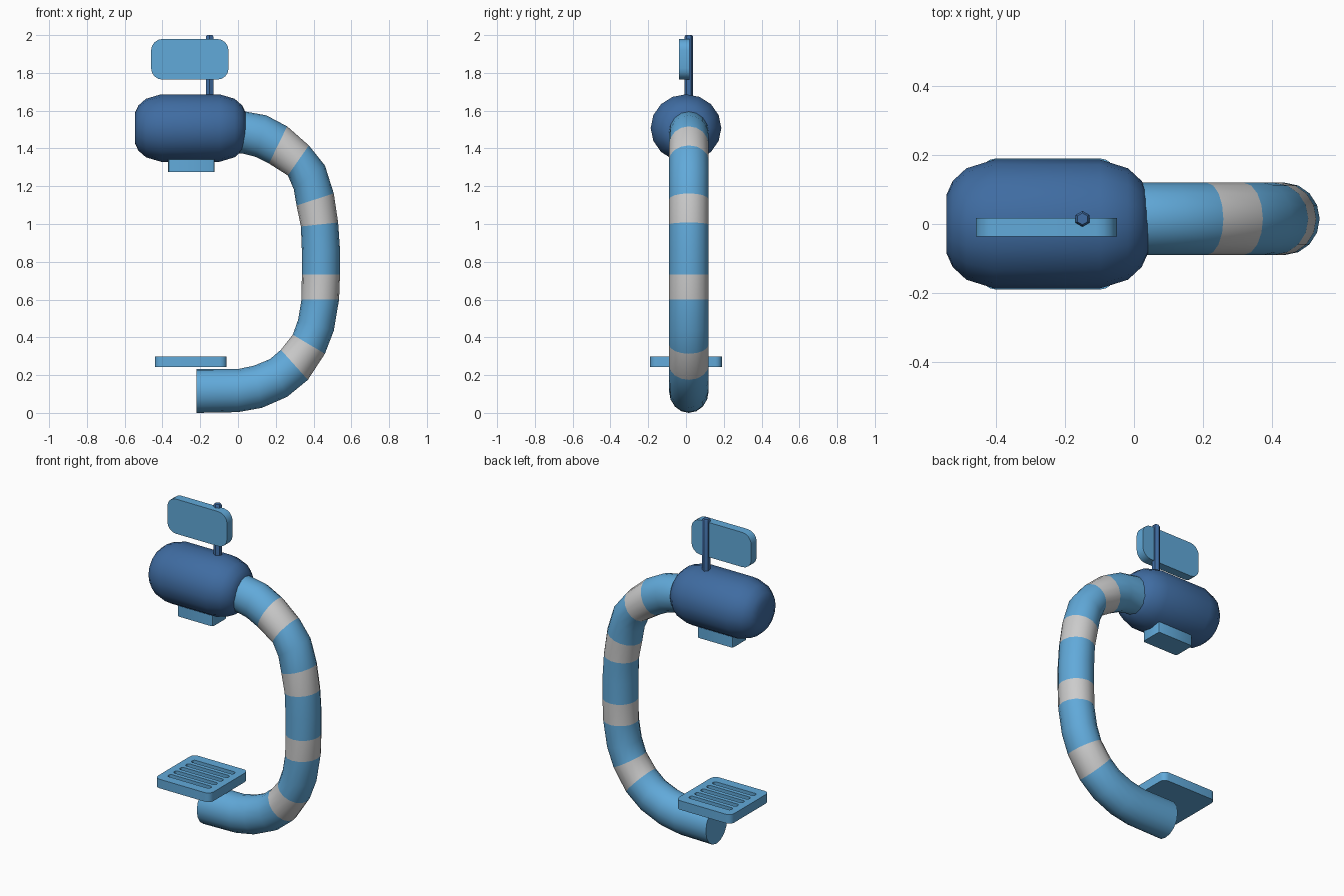
import bpy, bmesh, math
from mathutils import Vector

if "Cube" in bpy.data.objects:
    bpy.data.objects.remove(bpy.data.objects["Cube"])


def material(name, rgb):
    m = bpy.data.materials.new(name)
    m.diffuse_color = (*rgb, 1)
    m.use_nodes = True
    m.node_tree.nodes["Principled BSDF"].inputs["Base Color"].default_value = m.diffuse_color
    return m


LIGHT = material("light_blue", (0.12, 0.40, 0.70))
DARK = material("dark_blue", (0.05, 0.15, 0.36))
WHITE = material("white", (0.85, 0.85, 0.83))


def finish(ob, mats, angle=40):
    ob.data.materials.clear()
    for m in mats:
        ob.data.materials.append(m)
    bpy.ops.object.select_all(action='DESELECT')
    ob.select_set(True)
    bpy.context.view_layer.objects.active = ob
    bpy.ops.object.shade_smooth_by_angle(angle=math.radians(angle))
    return ob


def skin(name, rings, mats, bands=(), angle=40):
    """Capped skin over rings of points; listed bands take the second material."""
    bm = bmesh.new()
    vr = [[bm.verts.new(p) for p in r] for r in rings]
    n = len(vr[0])
    for i, (a, b) in enumerate(zip(vr, vr[1:])):
        for j in range(n):
            k = (j + 1) % n
            f = bm.faces.new((a[j], a[k], b[k], b[j]))
            f.material_index = 1 if i in bands else 0
    bm.faces.new(vr[0])
    bm.faces.new(vr[-1])
    bmesh.ops.recalc_face_normals(bm, faces=bm.faces)
    me = bpy.data.meshes.new(name)
    ob = bpy.data.objects.new(name, me)
    bpy.context.collection.objects.link(ob)
    for m in mats:
        me.materials.append(m)
    bm.to_mesh(me)
    bm.free()
    bpy.ops.object.select_all(action='DESELECT')
    ob.select_set(True)
    bpy.context.view_layer.objects.active = ob
    bpy.ops.object.shade_smooth_by_angle(angle=math.radians(angle))
    return ob


def rounded(cx, cy, w, h, r, seg=4):
    """Outline of a rounded rectangle."""
    pts = []
    for q, (sx, sy) in enumerate(((1, 1), (-1, 1), (-1, -1), (1, -1))):
        for s in range(seg + 1):
            a = math.pi / 2 * (q + s / seg)
            pts.append((cx + sx * (w / 2 - r) + r * math.cos(a),
                        cy + sy * (h / 2 - r) + r * math.sin(a)))
    return pts


# Curved striped pipe: (outer x, z, inner x, z) per ring
pipe = [(-.22, 0, -.22, .232), (0, .004, 0, .232), (.127, .027, .085, .25),
        (.26, .085, .17, .285), (.37, .175, .227, .334), (.46, .313, .29, .414),
        (.507, .435, .318, .492), (.535, .6, .336, .6), (.54, .732, .338, .732),
        (.54, .865, .338, .86), (.53, 1.008, .333, .987), (.507, 1.162, .31, 1.098),
        (.46, 1.31, .295, 1.185), (.375, 1.416, .264, 1.257), (.26, 1.517, .164, 1.32),
        (.15, 1.575, .095, 1.355), (.04, 1.595, .03, 1.372), (-.08, 1.6, -.08, 1.375)]
rings = []
for ox, oz, ix, iz in pipe:
    o, i = Vector((ox, .015, oz)), Vector((ix, .015, iz))
    c, u = (o + i) / 2, (o - i) / 2
    rings.append([c + u * math.cos(t) + Vector((0, .105 * math.sin(t), 0))
                  for t in (math.tau * k / 16 for k in range(16))])
skin("striped_pipe", rings, [LIGHT, WHITE], bands=(4, 7, 10, 13))

# Barrel shaped head, rounded at both ends
half = [(.293, .085), (.275, .125), (.235, .162), (.155, .187)]
profile = [(-.2525 - d, r) for d, r in half] + [(-.2525 + d, r) for d, r in reversed(half)]
skin("barrel_head",
     [[(x, r * math.cos(t), 1.508 + r * .955 * math.sin(t))
       for t in (math.tau * k / 16 for k in range(16))] for x, r in profile],
     [DARK], angle=60)

# Nozzle block under the head
skin("nozzle_block", [[(x, y, z) for x, y in rounded(-.247, 0, .245, .14, .012, 2)]
                      for z in (1.275, 1.40)], [LIGHT])

# Six sided post behind the sign
skin("sign_post",
     [[(-.15 + r * math.sin(t), .015 + r * math.cos(t), z)
       for t in (math.tau * k / 6 for k in range(6))]
      for z, r in ((1.6, .023), (1.992, .023), (2.0, .017))], [DARK])

# Sign board with rounded corners
skin("sign_board", [[(x, y, z) for x, z in rounded(-.255, 1.872, .41, .215, .06)]
                    for y in (-.036, .018)], [LIGHT])

# Slotted tray: solid base, dark floor and a grille with slots
skin("tray_base", [[(x, y, z) for x, y in rounded(-.25, 0, .38, .38, .035)]
                   for z in (.243, .272)], [LIGHT])
skin("tray_floor", [[(x, y, z) for x, y in rounded(-.25, 0, .33, .33, .03)]
                    for z in (.265, .275)], [DARK])
cu = bpy.data.curves.new("tray_grille", 'CURVE')
cu.dimensions = '2D'
cu.fill_mode = 'BOTH'
cu.extrude = .014
outlines = [rounded(-.25, 0, .38, .38, .035)]
outlines += [rounded(-.25, -.116 + .058 * k, .29, .032, .012, 3) for k in range(5)]
for pts in outlines:
    sp = cu.splines.new('POLY')
    sp.points.add(len(pts) - 1)
    for p, (x, y) in zip(sp.points, pts):
        p.co = (x, y, 0, 1)
    sp.use_cyclic_u = True
grille = bpy.data.objects.new("tray_grille", cu)
bpy.context.collection.objects.link(grille)
grille.location.z = .285
bpy.ops.object.select_all(action='DESELECT')
grille.select_set(True)
bpy.context.view_layer.objects.active = grille
bpy.ops.object.convert(target='MESH')
finish(bpy.context.object, [LIGHT])
